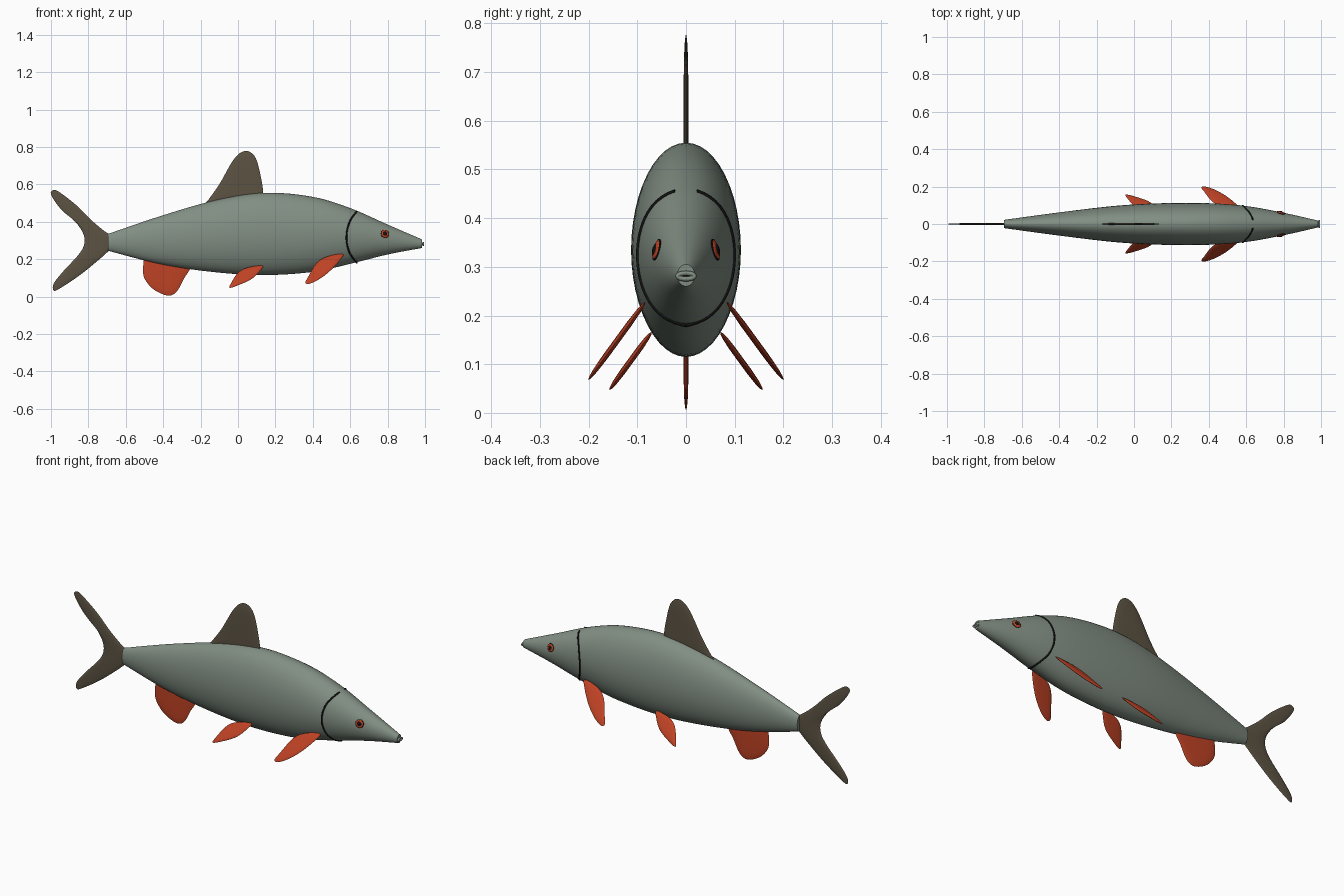
import bpy, bmesh, math
from mathutils import Vector
from mathutils.geometry import interpolate_bezier

cube = bpy.data.objects.get("Cube")
if cube:
    bpy.data.objects.remove(cube)


def material(name, rgb):
    m = bpy.data.materials.new(name)
    m.use_nodes = True
    m.diffuse_color = (*rgb, 1)
    bsdf = m.node_tree.nodes["Principled BSDF"]
    bsdf.inputs["Base Color"].default_value = (*rgb, 1)
    bsdf.inputs["Roughness"].default_value = 0.6
    return m


GREY = material("grey green scales", (0.22, 0.27, 0.225))
BROWN = material("olive brown fin", (0.105, 0.085, 0.055))
RED = material("orange red fin", (0.52, 0.055, 0.018))
BLACK = material("black", (0.006, 0.006, 0.006))


def finish(name, bm, mat, angle=50):
    bmesh.ops.recalc_face_normals(bm, faces=bm.faces)
    mesh = bpy.data.meshes.new(name)
    bm.to_mesh(mesh)
    bm.free()
    mesh.materials.append(mat)
    ob = bpy.data.objects.new(name, mesh)
    bpy.context.collection.objects.link(ob)
    bpy.ops.object.select_all(action='DESELECT')
    ob.select_set(True)
    bpy.context.view_layer.objects.active = ob
    bpy.ops.object.shade_smooth_by_angle(angle=math.radians(angle))
    return ob


def smooth_path(points, steps=5, closed=False):
    """Curve through the points, with tangents taken from the neighbours."""
    p = [Vector(q) for q in points]
    n = len(p)
    at = (lambda i: p[i % n]) if closed else (lambda i: p[max(0, min(n - 1, i))])
    out = []
    for i in range(n if closed else n - 1):
        a, b = at(i), at(i + 1)
        ha, hb = a + (b - at(i - 1)) / 6, b - (at(i + 2) - a) / 6
        out += interpolate_bezier(a, ha, hb, b, steps + 1)[:-1]
    return out if closed else out + [p[-1]]


def bridge(bm, r0, r1):
    n = len(r0)
    for i in range(n):
        bm.faces.new((r0[i], r0[(i + 1) % n], r1[(i + 1) % n], r1[i]))


def tube(name, points, radius, mat, closed=False):
    curve = bpy.data.curves.new(name, 'CURVE')
    curve.dimensions = '3D'
    curve.bevel_depth = radius
    curve.bevel_resolution = 2
    curve.use_fill_caps = True
    spline = curve.splines.new('POLY')
    spline.points.add(len(points) - 1)
    for sp, q in zip(spline.points, points):
        sp.co = (*q, 1)
    spline.use_cyclic_u = closed
    curve.materials.append(mat)
    ob = bpy.data.objects.new(name, curve)
    bpy.context.collection.objects.link(ob)
    return ob


# Body sections: x, top and bottom; half width follows its own curve
HEIGHTS = [(-.695, .335, .245), (-.4, .435, .17), (-.1, .52, .128), (.15, .555, .115),
           (.4, .533, .132), (.6, .473, .175), (.8, .385, .225), (.985, .305, .26)]
WIDTHS = (.022, .062, .097, .111, .111, .096, .06, .018)
TOP = smooth_path([(x, t, 0) for x, t, b in HEIGHTS], 6)
BOTTOM = smooth_path([(x, b, 0) for x, t, b in HEIGHTS], 6)
SIDE = smooth_path([(h[0], w, 0) for h, w in zip(HEIGHTS, WIDTHS)], 6)


def sample(path, x):
    for a, b in zip(path, path[1:]):
        if x <= b.x:
            return a.y + (b.y - a.y) * (x - a.x) / (b.x - a.x)
    return path[-1].y


def skin(x, z):
    """Half width of the body at a given length and height."""
    t, b = sample(TOP, x), sample(BOTTOM, x)
    u = (z - (t + b) / 2) / ((t - b) / 2)
    return sample(SIDE, x) * math.sqrt(max(0, 1 - u * u))


bm = bmesh.new()
SEG = 48
rings = []
for t, b, s in zip(TOP, BOTTOM, SIDE):
    mid, half = (t.y + b.y) / 2, (t.y - b.y) / 2
    rings.append([bm.verts.new((t.x, s.y * math.cos(2 * math.pi * i / SEG),
                                mid + half * math.sin(2 * math.pi * i / SEG))) for i in range(SEG)])
for r0, r1 in zip(rings, rings[1:]):
    bridge(bm, r0, r1)
bm.faces.new(rings[0])
bm.faces.new(rings[-1])
finish("body", bm, GREY)


def fin(name, outline, centre, thick, mat, place):
    """Lens-shaped blade: rings shrink to the centre while growing thicker."""
    c = Vector((*centre, 0))
    edge = smooth_path([(x, z, 0) for x, z in outline], 4, True)
    bm = bmesh.new()
    rim = [bm.verts.new(place(q.x, q.y, 0)) for q in edge]
    for side in (1, -1):
        last = rim
        for scale, t in ((.93, .45), (.75, .8), (.4, 1)):
            pts = [c + (q - c) * scale for q in edge]
            ring = [bm.verts.new(place(q.x, q.y, side * thick * t)) for q in pts]
            bridge(bm, last, ring)
            last = ring
        hub = bm.verts.new(place(c.x, c.y, side * thick))
        for i, v in enumerate(last):
            bm.faces.new((v, last[(i + 1) % len(last)], hub))
    finish(name, bm, mat, 60)


def upright(x, z, t):
    return (x, t, z)


# Fins on the centre line
fin("tail_fin",
    [(-.675, .335), (-.70, .34), (-.78, .405), (-.86, .485), (-.95, .555), (-.985, .57),
     (-1, .545), (-.945, .465), (-.87, .40), (-.825, .33), (-.825, .27), (-.86, .215),
     (-.93, .14), (-.985, .07), (-.985, .032), (-.95, .045), (-.845, .115), (-.74, .20),
     (-.69, .245), (-.675, .255)], (-.735, .295), .005, BROWN, upright)
fin("dorsal_fin",
    [(-.18, .48), (-.16, .515), (-.10, .60), (-.035, .715), (.01, .767), (.055, .777),
     (.095, .74), (.12, .65), (.135, .55), (.12, .49), (0, .47)],
    (.02, .6), .005, BROWN, upright)
fin("anal_fin",
    [(-.49, .22), (-.505, .18), (-.505, .11), (-.47, .055), (-.42, .02), (-.365, .005),
     (-.325, .03), (-.29, .095), (-.255, .16), (-.30, .21), (-.40, .23)],
    (-.40, .12), .005, RED, upright)

# Paired fins, splayed outward in a tilted plane
PELVIC = [(-.045, .047), (-.035, .075), (0, .128), (.05, .155), (.13, .166), (.12, .14),
          (.075, .095), (0, .06)]
PECTORAL = [(.36, .075), (.375, .105), (.42, .18), (.48, .215), (.56, .228), (.545, .195),
            (.49, .135), (.43, .09), (.38, .068)]
SLOPE = .73
for side, label in ((1, "left"), (-1, "right")):
    for name, outline, centre, y0, z0 in (("pelvic_fin", PELVIC, (.04, .11), .075, .16),
                                         ("pectoral_fin", PECTORAL, (.45, .15), .088, .222)):
        fin(label + "_" + name, outline, centre, .006, RED,
            lambda x, z, t: (x, side * (y0 + SLOPE * (z0 - z) + .8 * t), z + .6 * t))

    # Gill line hugging the skin
    arc = smooth_path([(.635, .455, 0), (.597, .40, 0), (.58, .32, 0), (.594, .24, 0),
                       (.635, .18, 0)], 6)
    tube(label + "_gill_line", [(q.x, side * skin(q.x, q.y), q.y) for q in arc], .0045, BLACK)

    # Eye: a red domed disc with a black pupil, facing along the skin normal
    ex, ez = .785, .335
    h = .01
    slope_x = (skin(ex + h, ez) - skin(ex - h, ez)) / (2 * h)
    slope_z = (skin(ex, ez + h) - skin(ex, ez - h)) / (2 * h)
    normal = Vector((-slope_x, side, -slope_z)).normalized()
    turn = normal.to_track_quat('Z', 'Y').to_matrix().to_4x4()
    centre = Vector((ex, side * skin(ex, ez), ez))
    for part, radius, depth, lift, mat in (("iris", .021, .006, .001, RED),
                                           ("pupil", .012, .005, .0045, BLACK)):
        bm = bmesh.new()
        bmesh.ops.create_uvsphere(bm, u_segments=24, v_segments=12, radius=1)
        for v in bm.verts:
            v.co = turn @ Vector((v.co.x * radius, v.co.y * radius, v.co.z * depth))
            v.co += centre + normal * lift
        finish(label + "_eye_" + part, bm, mat)
    ring = [centre + turn @ Vector((.021 * math.cos(a), .021 * math.sin(a), .001))
            for a in (2 * math.pi * i / 24 for i in range(24))]
    tube(label + "_eye_rim", ring, .0018, BLACK, True)

# Mouth: a flat lip ring around a dark slit
lip = [(.99, .017 * math.cos(a), .281 + .006 * math.sin(a))
       for a in (2 * math.pi * i / 24 for i in range(24))]
tube("lips", lip, .005, GREY, True)
bm = bmesh.new()
bm.faces.new([bm.verts.new((.988, y, z)) for x, y, z in lip])
finish("mouth_slit", bm, BLACK)
